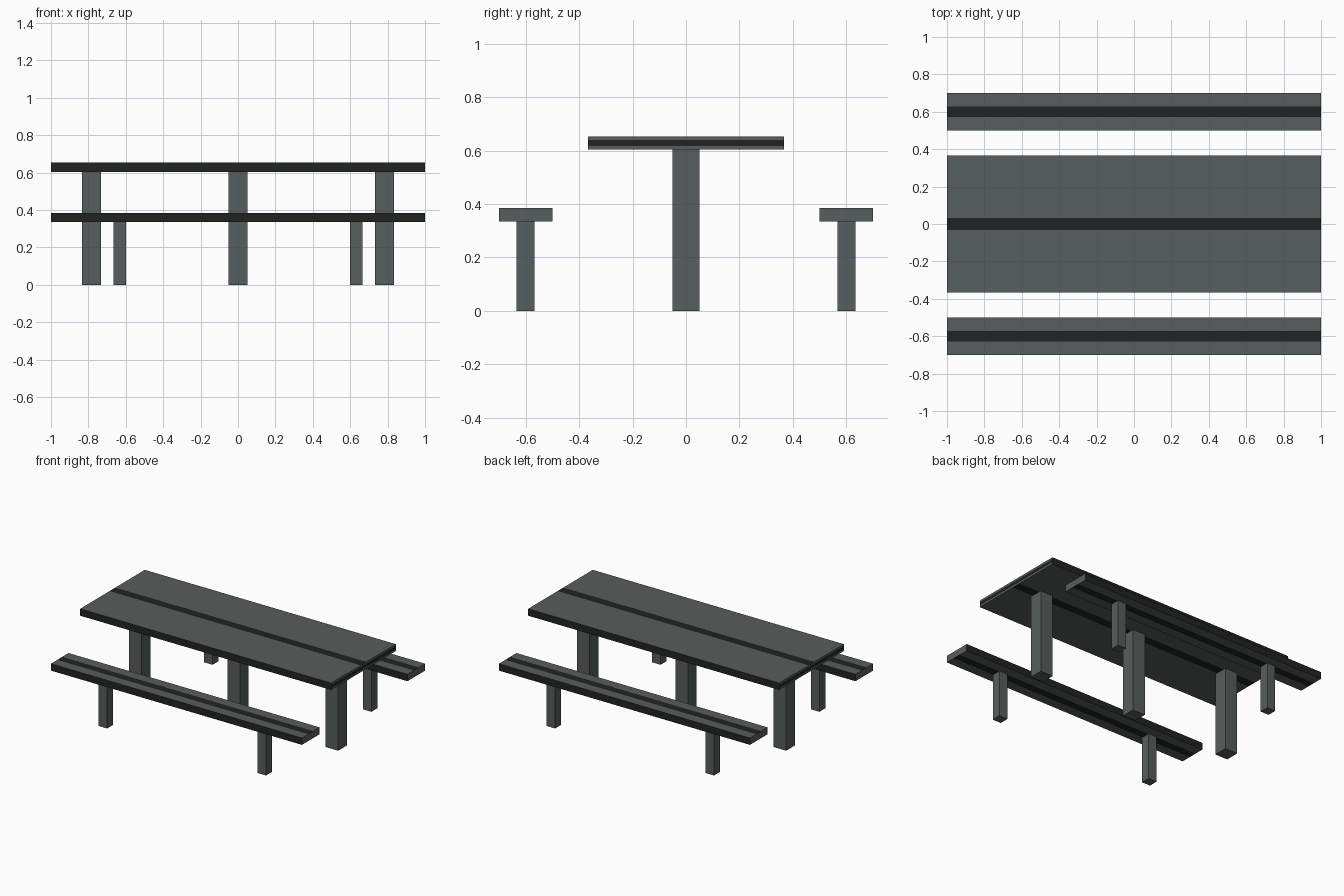
import bpy
import bmesh
from mathutils import Matrix, Vector

if "Cube" in bpy.data.objects:
    bpy.data.objects.remove(bpy.data.objects["Cube"], do_unlink=True)


def material(name, color):
    mat = bpy.data.materials.new(name)
    mat.use_nodes = True
    mat.diffuse_color = color
    mat.node_tree.nodes["Principled BSDF"].inputs["Base Color"].default_value = color
    return mat


grey = material("slate grey", (0.095, 0.112, 0.109, 1))
dark = material("charcoal", (0.015, 0.017, 0.017, 1))


def box(name, center, size, stripe=0, end_stripe=0):
    """A box; a stripe gives dark long edges and a dark line down its middle."""
    mesh = bpy.data.meshes.new(name)
    bm = bmesh.new()
    bmesh.ops.create_cube(bm, size=1, matrix=Matrix.Diagonal((*size, 1)))
    for axis, half in ((1, stripe), (2, end_stripe)):
        for side in (-1, 1) if half else ():
            normal = Vector((0, 0, 0))
            normal[axis] = 1
            bmesh.ops.bisect_plane(bm, geom=bm.verts[:] + bm.edges[:] + bm.faces[:],
                                   plane_co=normal * half * side, plane_no=normal)
    bm.normal_update()
    for face in bm.faces:
        mid, n = face.calc_center_median(), face.normal
        long_edge = abs(n.y) > 0.5
        middle = abs(n.z) > 0.5 and abs(mid.y) < stripe
        end_line = abs(n.x) > 0.5 and abs(mid.z) < end_stripe
        face.material_index = int(bool(stripe) and (long_edge or middle or end_line))
    bm.to_mesh(mesh)
    bm.free()
    mesh.materials.append(grey)
    mesh.materials.append(dark)
    obj = bpy.data.objects.new(name, mesh)
    obj.location = center
    bpy.context.collection.objects.link(obj)


# Table top on three posts
box("table_top", (0, 0, 0.628), (2, 0.734, 0.05), stripe=0.033, end_stripe=0.012)
for name, x in (("right", -0.783), ("middle", 0), ("left", 0.783)):
    box(f"table_leg_{name}", (x, 0, 0.302), (0.1, 0.1, 0.604))

# A bench on each long side, each on two posts
for place, side in (("front", -1), ("back", 1)):
    y = 0.6 * side
    box(f"{place}_bench_seat", (0, y, 0.36), (2, 0.2, 0.05), stripe=0.029)
    for name, x in (("right", -0.633), ("left", 0.633)):
        box(f"{place}_bench_leg_{name}", (x, y, 0.168), (0.067, 0.067, 0.336))
